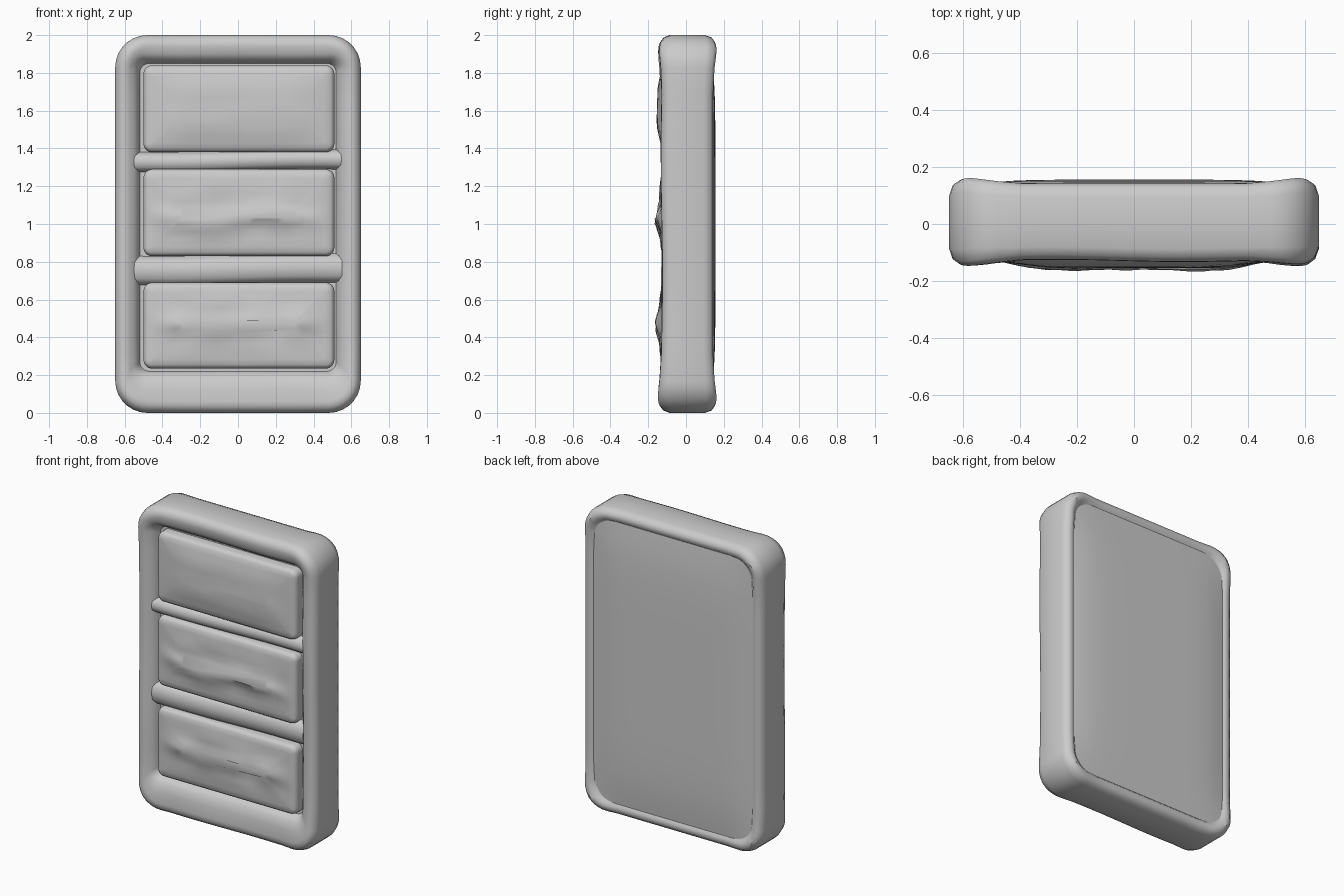
import bpy, bmesh, math, random
from mathutils import Vector, noise

if "Cube" in bpy.data.objects:
    bpy.data.objects.remove(bpy.data.objects["Cube"])

random.seed(3)
EDGE, ARC = 12, 7


def clamp(t):
    return max(0.0, min(1.0, t))


def outline(x0, x1, z0, z1, r):
    """Rounded rectangle with subdivided straight sides, as (x, z) points."""
    pts = []
    corners = [(x1 - r, z0 + r, -90), (x1 - r, z1 - r, 0),
               (x0 + r, z1 - r, 90), (x0 + r, z0 + r, 180)]
    for i, (cx, cz, a) in enumerate(corners):
        for k in range(ARC + 1):
            t = math.radians(a + 90 * k / ARC)
            pts.append((cx + r * math.cos(t), cz + r * math.sin(t)))
        nx, nz, na = corners[(i + 1) % 4]
        t = math.radians(na)
        end = (nx + r * math.cos(t), nz + r * math.sin(t))
        start = pts[-1]
        for k in range(1, EDGE):
            f = k / EDGE
            pts.append((start[0] + (end[0] - start[0]) * f,
                        start[1] + (end[1] - start[1]) * f))
    return pts


def finish(name, bm):
    bmesh.ops.recalc_face_normals(bm, faces=bm.faces[:])
    me = bpy.data.meshes.new(name)
    bm.to_mesh(me)
    bm.free()
    ob = bpy.data.objects.new(name, me)
    bpy.context.collection.objects.link(ob)
    bpy.ops.object.select_all(action='DESELECT')
    ob.select_set(True)
    bpy.context.view_layer.objects.active = ob
    bpy.ops.object.shade_smooth_by_angle(angle=math.radians(40))
    return ob


def loft(name, loops, shape, caps=True):
    """Bridge a list of (outline, y) loops; shape() adjusts every point."""
    bm = bmesh.new()
    rings = [[bm.verts.new(shape(x, y, z)) for x, z in pts] for pts, y in loops]
    for a, b in zip(rings, rings[1:]):
        n = len(a)
        for i in range(n):
            bm.faces.new((a[i], a[(i + 1) % n], b[(i + 1) % n], b[i]))
    if caps:
        bm.faces.new(rings[0])
        bm.faces.new(rings[-1])
    return finish(name, bm)


# Outer frame: corners flare forwards and backwards, edges wander slightly
def frame_shape(x, y, z):
    w = clamp((abs(x) - 0.42) / 0.17) * clamp((abs(z - 1) - 0.76) / 0.17)
    y *= 1 + (0.15 * w if abs(y) > 0.09 else 0)
    if y < -0.08:
        y += 0.004 * math.sin(7 * x + 5 * z)
    return Vector((x, y, z))


def inset(d, y):
    return outline(-0.65 + d, 0.65 - d, d, 2 - d, max(0.17 - 0.8 * d, 0.03)), y


frame_loops = [inset(0.10, 0.12), inset(0.075, 0.13), inset(0.06, 0.142),
               inset(0.035, 0.143), inset(0.012, 0.128), inset(0, 0.095),
               inset(0, 0), inset(0, -0.085), inset(0.012, -0.112),
               inset(0.035, -0.128), inset(0.06, -0.13),
               (outline(-0.575, 0.575, 0.13, 1.90, 0.09), -0.122),
               (outline(-0.55, 0.55, 0.185, 1.88, 0.06), -0.11),
               (outline(-0.53, 0.53, 0.21, 1.86, 0.05), -0.085),
               (outline(-0.52, 0.52, 0.22, 1.85, 0.05), -0.06)]
loft("frame", frame_loops, frame_shape)

# Gently domed back panel with square corners
bm = bmesh.new()
N = 16
grid = []
for j in range(N + 1):
    row = []
    for i in range(N + 1):
        u, v = 2 * i / N - 1, 2 * j / N - 1
        y = 0.132 + 0.024 * (1 - u ** 6) * (1 - v ** 6)
        row.append(bm.verts.new((0.58 * u, y, 1 + 0.925 * v)))
    grid.append(row)
for j in range(N):
    for i in range(N):
        bm.faces.new((grid[j][i], grid[j][i + 1], grid[j + 1][i + 1], grid[j + 1][i]))
border = [e for e in bm.edges if e.is_boundary]
res = bmesh.ops.extrude_edge_only(bm, edges=border)
for v in res["geom"]:
    if isinstance(v, bmesh.types.BMVert):
        v.co.y = 0.10
finish("back_panel", bm)

# Two rounded cross rails between the panels
for name, zc, h in (("upper_rail", 1.335, 0.048), ("lower_rail", 0.76, 0.07)):
    bm = bmesh.new()
    profile = [(-1.15, -0.05), (-0.95, -0.085), (-0.6, -0.106), (0, -0.112),
               (0.6, -0.106), (0.95, -0.085), (1.15, -0.05)]
    rings = []
    for i in range(25):
        x = -0.55 + 1.10 * i / 24
        dz = 0.008 * math.sin(4 * x)
        rings.append([bm.verts.new((x, y, zc + h * t + dz)) for t, y in profile])
    for a, b in zip(rings, rings[1:]):
        for k in range(len(profile) - 1):
            bm.faces.new((a[k], b[k], b[k + 1], a[k + 1]))
    finish(name, bm)


# Three cushion-like front panels with worn, uneven faces
def make_panel(name, z0, z1, bulge, rough, peak):
    zc = (z0 + z1) / 2

    def shape(x, y, z):
        if y < -0.128:
            e = clamp((0.49 - abs(x)) / 0.2) * clamp((0.21 - abs(z - zc)) / 0.1)
            n = noise.noise(Vector((7 * x, 3.1, 11 * z)))
            ridge = math.exp(-((z - peak - 0.02 * math.sin(9 * x)) / 0.05) ** 2)
            y -= e * (bulge + rough * (0.6 * n + ridge))
        return Vector((x, y, z))

    def ring(d, y):
        return outline(-0.50 + d, 0.51 - d, z0 + d, z1 - d, max(0.045 - d, 0.01)), y

    loops = [ring(0, -0.03), ring(0, -0.1), ring(0.006, -0.119), ring(0.02, -0.129),
             ring(0.05, -0.131), ring(0.09, -0.132), ring(0.13, -0.133),
             ring(0.17, -0.133), ring(0.20, -0.133)]
    loft(name, loops, shape)


make_panel("top_panel", 1.38, 1.84, 0.018, 0.004, 1.58)
make_panel("middle_panel", 0.83, 1.29, 0.006, 0.022, 1.03)
make_panel("bottom_panel", 0.235, 0.69, 0.006, 0.022, 0.47)
